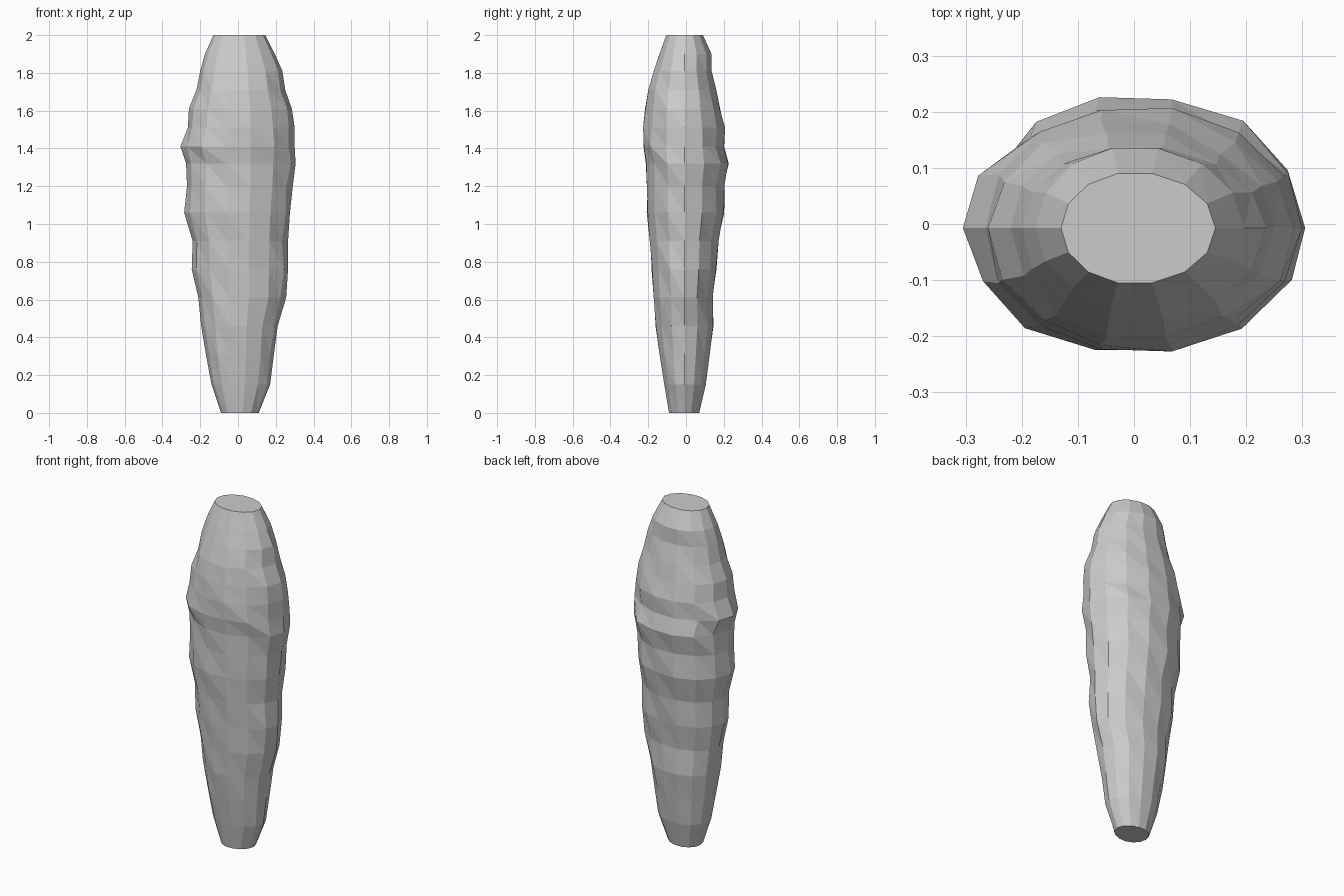
import bpy
import bmesh
from math import sin, cos, pi

if "Cube" in bpy.data.objects:
    bpy.data.objects.remove(bpy.data.objects["Cube"])

SIDES = 14
AXIS_Y = -0.007
WIDEST = cos(pi / SIDES)  # sine at the corners nearest the front and back

# Cross-sections: height, reach to -x, +x, -y, +y
RINGS = [
    (0.00, .09, .11, .09, .07),
    (0.15, .14, .17, .115, .105),
    (0.31, .17, .19, .14, .125),
    (0.46, .195, .21, .16, .145),
    (0.61, .21, .255, .17, .14),
    (0.76, .245, .265, .18, .16),
    (0.91, .24, .265, .19, .17),
    (1.06, .285, .275, .205, .20),
    (1.20, .27, .29, .205, .20),
    (1.32, .275, .305, .21, .225),
    (1.41, .305, .30, .225, .20),
    (1.51, .265, .30, .225, .205),
    (1.61, .26, .285, .215, .18),
    (1.71, .22, .25, .20, .16),
    (1.81, .20, .235, .17, .135),
    (1.90, .175, .195, .14, .135),
    (2.00, .13, .145, .105, .09),
]


def ring_point(ring, i):
    """Point on an uneven oval, with soft ridges that wind around the body."""
    z, left, right, front, back = ring
    a = 2 * pi * i / SIDES
    c, s = cos(a), sin(a)
    swell = sin(pi * z / 2)
    ridge = 1 + 0.035 * swell * abs(sin(2 * a)) * sin(5 * a + 22 * z)
    x = c * (right if c > 0 else left)
    y = s * (back - AXIS_Y if s > 0 else front + AXIS_Y) / WIDEST
    return x * ridge, AXIS_Y + y * ridge, z


# Lofted body with slanted facets and flat ends
bm = bmesh.new()
loops = [[bm.verts.new(ring_point(r, i)) for i in range(SIDES)] for r in RINGS]
for low, high in zip(loops, loops[1:]):
    for i in range(SIDES):
        j = (i + 1) % SIDES
        bm.faces.new((low[i], low[j], high[i]))
        bm.faces.new((low[j], high[j], high[i]))
bm.faces.new(loops[-1])
bm.faces.new(loops[0][::-1])
mesh = bpy.data.meshes.new("tapered_body")
bm.to_mesh(mesh)
bm.free()

# Plain grey surface
grey = bpy.data.materials.new("plain_grey")
grey.use_nodes = True
colour = (0.6, 0.6, 0.6, 1)
grey.diffuse_color = colour
grey.node_tree.nodes["Principled BSDF"].inputs["Base Color"].default_value = colour
mesh.materials.append(grey)

body = bpy.data.objects.new("tapered_body", mesh)
bpy.context.collection.objects.link(body)
